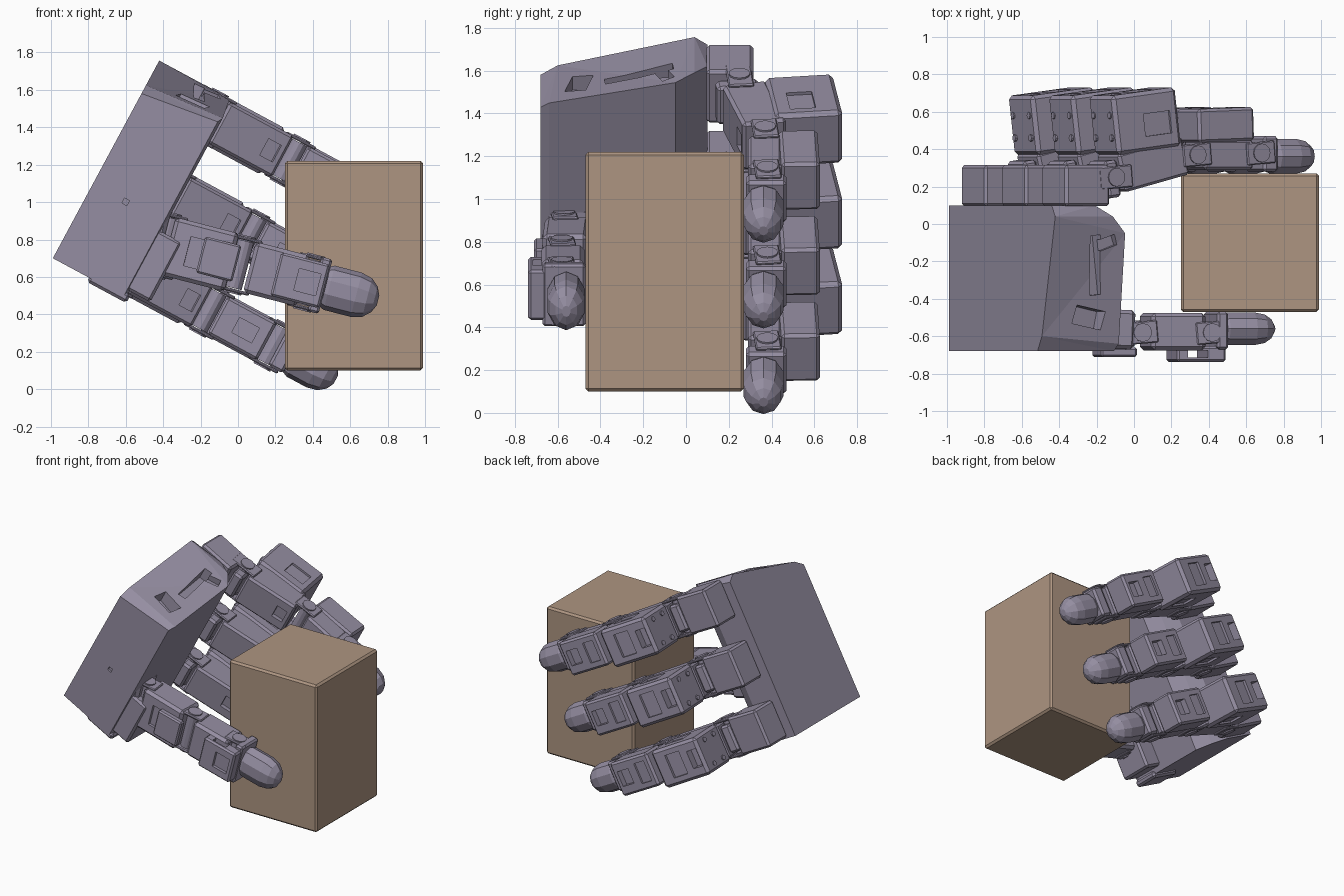
import bpy, bmesh, math
from mathutils import Matrix, Vector

if "Cube" in bpy.data.objects:
    bpy.data.objects.remove(bpy.data.objects["Cube"])


def material(name, rgb):
    m = bpy.data.materials.new(name)
    m.diffuse_color = (*rgb, 1)
    m.use_nodes = True
    m.node_tree.nodes["Principled BSDF"].inputs["Base Color"].default_value = m.diffuse_color
    return m


HAND = material("hand_purple_grey", (0.30, 0.27, 0.36))
CARD = material("box_brown", (0.42, 0.30, 0.22))


def finish(name, bm, matrix, mat=HAND):
    bmesh.ops.recalc_face_normals(bm, faces=bm.faces)
    me = bpy.data.meshes.new(name)
    bm.to_mesh(me)
    bm.free()
    me.materials.append(mat)
    ob = bpy.data.objects.new(name, me)
    ob.matrix_world = matrix
    bpy.context.collection.objects.link(ob)
    return ob


def block(name, frame, center, size, tilt=0, bevel=0.015, mat=HAND, slots=()):
    """Chamfered block in a local frame, optionally cut by slots (center, size)."""
    bm = bmesh.new()
    bmesh.ops.create_cube(bm, size=1, matrix=Matrix.Diagonal((*size, 1)))
    bmesh.ops.bevel(bm, geom=bm.edges[:], offset=bevel, segments=1, affect='EDGES')
    m = frame @ Matrix.Translation(center) @ Matrix.Rotation(math.radians(tilt), 4, 'Z')
    ob = finish(name, bm, m, mat)
    for c, s in slots:
        cut(ob, m, c, s)
    return ob


def cut(ob, frame, center, size, spin=0):
    bm = bmesh.new()
    bmesh.ops.create_cube(bm, size=1, matrix=Matrix.Diagonal((*size, 1)))
    m = frame @ Matrix.Translation(center) @ Matrix.Rotation(math.radians(spin), 4, 'Z')
    cutter = finish(ob.name + "_cutter", bm, m)
    cutter.hide_render = True
    cutter.hide_viewport = False
    cutter.display_type = 'WIRE'
    mod = ob.modifiers.new("slot", 'BOOLEAN')
    mod.operation, mod.object, mod.solver = 'DIFFERENCE', cutter, 'EXACT'
    bpy.context.view_layer.update()
    dep = bpy.context.evaluated_depsgraph_get()
    new = bpy.data.meshes.new_from_object(ob.evaluated_get(dep))
    ob.modifiers.clear()
    ob.data = new
    bpy.data.objects.remove(cutter)


def disc(name, frame, center, r, depth, axis='Z', sides=12):
    bm = bmesh.new()
    bmesh.ops.create_cone(bm, cap_ends=True, segments=sides, radius1=r, radius2=r, depth=depth)
    rot = {'Z': Matrix(), 'X': Matrix.Rotation(math.pi / 2, 4, 'Y'),
           'Y': Matrix.Rotation(math.pi / 2, 4, 'X')}[axis]
    return finish(name, bm, frame @ Matrix.Translation(center) @ rot)


def fingertip(name, frame, start, length, ry, rz, sides=10):
    """Faceted capsule end pointing along local x."""
    prof = [(0, 0.8), (0.05, 1), (length - 0.12, 1), (length - 0.06, 0.87),
            (length - 0.02, 0.58), (length, 0.22)]
    bm = bmesh.new()
    rings = []
    for x, k in prof:
        rings.append([bm.verts.new((x, ry * k * math.cos(t), rz * k * math.sin(t)))
                      for t in (2 * math.pi * (i + 0.5) / sides for i in range(sides))])
    for a, b in zip(rings, rings[1:]):
        for i in range(sides):
            j = (i + 1) % sides
            bm.faces.new((a[i], a[j], b[j], b[i]))
    bm.faces.new(rings[0])
    bm.faces.new(rings[-1])
    return finish(name, bm, frame @ Matrix.Translation(start))


def joint(name, frame, center, width, arm=0.17):
    """Hinge: axle, round horns and two thin bracket arms."""
    disc(name + "_axle", frame, center, 0.045, width - 0.04)
    for s, side in ((1, "upper"), (-1, "lower")):
        c = Vector(center) + Vector((0, 0, s * (width / 2 - 0.008)))
        block(f"{name}_{side}_arm", frame, c, (arm, 0.12, 0.018), 5, 0.006)
        disc(f"{name}_{side}_horn", frame, c + Vector((0, 0, s * 0.01)), 0.05, 0.014)


# Held box
block("held_box", Matrix(), (0.62, -0.10, 0.66), (0.74, 0.74, 1.12), 0, 0.014, CARD)

# Hand frame: x along the fingers, y across the hand's depth, z across the palm
PALM = Matrix.Translation((-0.99, 0, 0.70)) @ Matrix.Rotation(math.radians(28.3), 4, 'Y')

# Palm: extruded outline with a top that tapers toward the thumb side
outline = [(0, -0.68, 1.0), (0.43, -0.68, 1.06), (0.445, -0.64, 1.09), (0.43, -0.05, 1.19),
           (0.35, 0.04, 1.2), (0.25, 0.1, 1.18), (0, 0.1, 1.16), (0, 0.04, 1.2), (0, -0.6, 1.05)]
bm = bmesh.new()
low = [bm.verts.new((u, w, 0)) for u, w, v in outline]
high = [bm.verts.new(p) for p in outline]
for i in range(len(outline)):
    j = (i + 1) % len(outline)
    bm.faces.new((low[i], low[j], high[j], high[i]))
bm.faces.new(low)
bmesh.ops.triangulate(bm, faces=[bm.faces.new(high)])
palm = finish("palm", bm, PALM)
cut(palm, PALM, (0.27, -0.22, 1.17), (0.06, 0.32, 0.16), 6)
cut(palm, PALM, (0.33, -0.10, 1.2), (0.1, 0.06, 0.12), 20)
cut(palm, PALM, (0.26, -0.50, 1.08), (0.17, 0.1, 0.14), -12)
cut(palm, PALM, (0.2, -0.69, 0.45), (0.03, 0.05, 0.03))

# Three fingers, identical, spaced across the palm
for n, v in enumerate((0.15, 0.605, 1.06), 1):
    F = PALM @ Matrix.Translation((0, 0, v))
    p = f"finger_{n}_"
    block(p + "base_motor", F, (0.20, 0.205, 0), (0.27, 0.22, 0.28))
    block(p + "base_cap", F, (0.375, 0.24, 0), (0.08, 0.20, 0.20), 8)
    joint(p + "knuckle", F, (0.37, 0.25, 0), 0.28, 0.2)
    block(p + "proximal_link", F, (0.61, 0.32, 0), (0.40, 0.21, 0.25), 14,
          slots=[((0.12, -0.1, 0), (0.08, 0.05, 0.10))])
    block(p + "proximal_motor", F, (0.56, 0.55, 0), (0.39, 0.32, 0.28), 7, 0.02,
          slots=[((-0.13, 0.16, 0), (0.08, 0.12, 0.13)), ((0.03, 0.16, 0), (0.12, 0.04, 0.17)),
                 ((0.06, -0.02, 0.14), (0.16, 0.12, 0.03)), ((0.06, -0.02, -0.14), (0.16, 0.12, 0.03))])
    for i in (-1, 1):
        for j in (-1, 1):
            disc(f"{p}screw_{i}_{j}", F, (0.368 - 0.005 * j, 0.52 + 0.06 * j, 0.09 * i),
                 0.018, 0.02, 'X', 8)
    joint(p + "middle_joint", F, (0.87, 0.37, 0), 0.26)
    block(p + "middle_link", F, (1.07, 0.37, 0), (0.30, 0.16, 0.23),
          slots=[((0.02, -0.08, 0), (0.12, 0.04, 0.09))])
    block(p + "middle_motor", F, (1.05, 0.53, 0), (0.34, 0.18, 0.25), 2, 0.015,
          slots=[((0.08, 0.09, 0), (0.1, 0.09, 0.11)), ((-0.08, 0.09, 0), (0.09, 0.03, 0.15))])
    joint(p + "tip_joint", F, (1.26, 0.38, 0), 0.25)
    block(p + "tip_mount", F, (1.33, 0.375, 0), (0.09, 0.19, 0.22))
    fingertip(p + "tip", F, (1.35, 0.362, -0.005), 0.29, 0.098, 0.11)

# Thumb base, fixed at the lower corner of the palm
block("thumb_base_motor", PALM, (0.47, -0.54, 0.22), (0.20, 0.26, 0.36))
block("thumb_base_foot", PALM, (0.34, -0.58, 0.0), (0.24, 0.2, 0.05))

# Thumb, along the front of the held box
T = Matrix.Translation((-0.2, -0.57, 0.72)) @ Matrix.Rotation(math.radians(14.5), 4, 'Y')
block("thumb_base_bracket", T, (-0.26, 0.02, 0.0), (0.10, 0.22, 0.38), 0, 0.02)
joint("thumb_base_joint", T, (-0.2, 0, 0), 0.34)
block("thumb_proximal_link", T, (0.0, 0.01, 0), (0.35, 0.21, 0.32), -2, 0.02,
      slots=[((0.02, -0.1, 0), (0.18, 0.03, 0.16))])
block("thumb_proximal_plate", T, (0.1, -0.115, 0.0), (0.2, 0.05, 0.20), 0, 0.01)
joint("thumb_middle_joint", T, (0.215, -0.01, 0), 0.30)
block("thumb_middle_link", T, (0.42, -0.005, 0), (0.30, 0.20, 0.28), 0, 0.02)
block("thumb_middle_plate", T, (0.55, -0.125, 0), (0.27, 0.085, 0.24), 0, 0.012,
      slots=[((-0.02, 0, 0), (0.11, 0.04, 0.3)), ((0.04, -0.04, 0), (0.12, 0.04, 0.12))])
joint("thumb_tip_joint", T, (0.60, -0.01, 0), 0.29)
block("thumb_tip_mount", T, (0.66, 0, 0), (0.06, 0.20, 0.30), 0, 0.012)
fingertip("thumb_tip", T, (0.66, 0.01, 0), 0.32, 0.092, 0.122)
